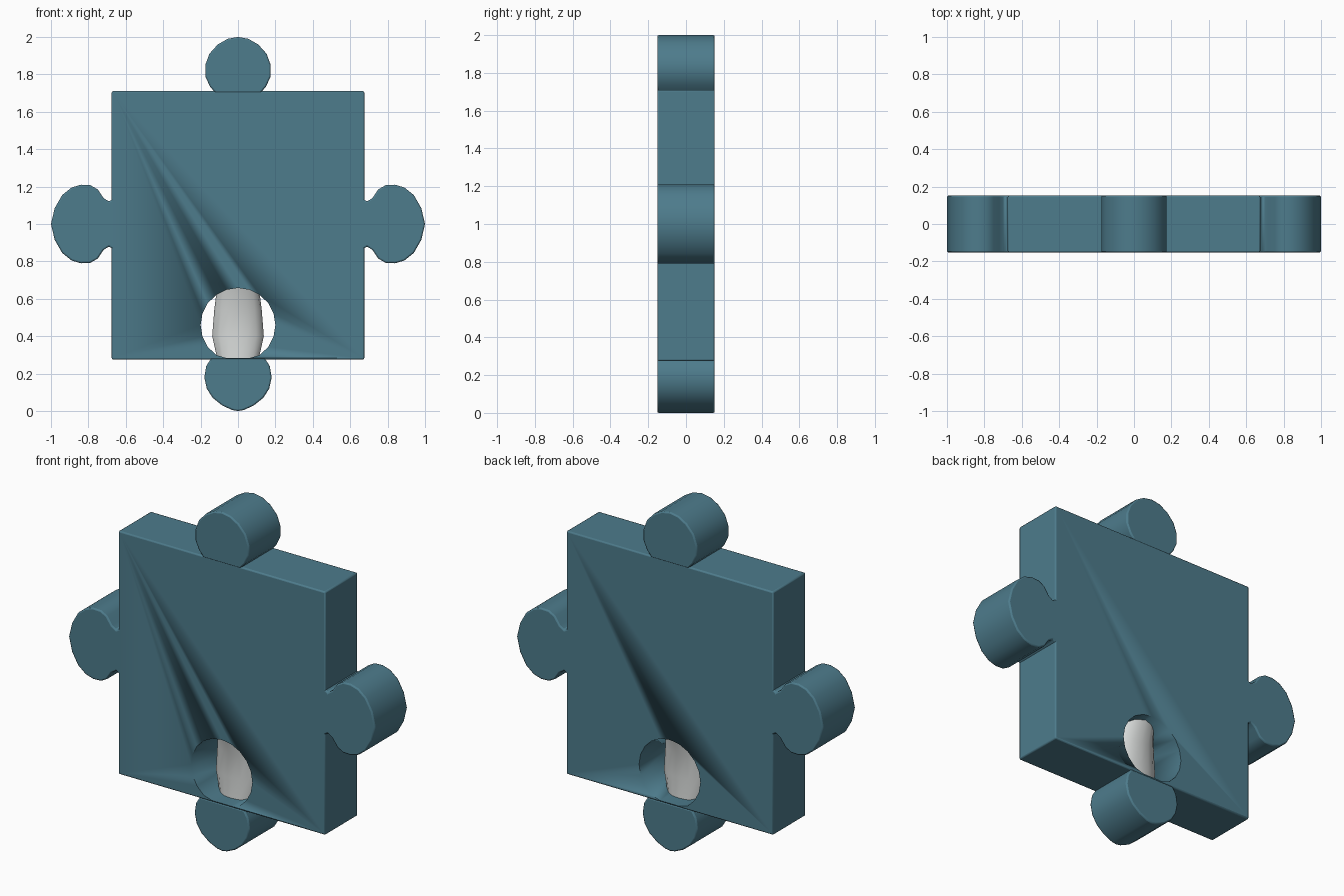
import bpy, bmesh, math

if "Cube" in bpy.data.objects:
    bpy.data.objects.remove(bpy.data.objects["Cube"])

Y0, Y1 = -0.152, 0.152


def material(name, rgb):
    m = bpy.data.materials.new(name)
    m.diffuse_color = (*rgb, 1)
    m.use_nodes = True
    m.node_tree.nodes["Principled BSDF"].inputs["Base Color"].default_value = m.diffuse_color
    return m


teal = material("teal", (0.075, 0.2, 0.262))
pale = material("pale grey", (0.68, 0.70, 0.69))


def finish(bm, name, mat, angle=40):
    bmesh.ops.recalc_face_normals(bm, faces=bm.faces)
    me = bpy.data.meshes.new(name)
    bm.to_mesh(me)
    bm.free()
    ob = bpy.data.objects.new(name, me)
    bpy.context.collection.objects.link(ob)
    me.materials.append(mat)
    bpy.ops.object.select_all(action='DESELECT')
    ob.select_set(True)
    bpy.context.view_layer.objects.active = ob
    bpy.ops.object.shade_smooth_by_angle(angle=math.radians(angle))
    return ob


def slab(name, outline, y0=Y0, y1=Y1, bevel=0.008):
    """Extrude an (x, z) outline through the thickness."""
    bm = bmesh.new()
    f = bm.faces.new([bm.verts.new((x, y0, z)) for x, z in outline])
    ext = bmesh.ops.extrude_face_region(bm, geom=[f])
    for v in ext["geom"]:
        if isinstance(v, bmesh.types.BMVert):
            v.co.y = y1
    ob = finish(bm, name, teal)
    if bevel:
        b = ob.modifiers.new("soft edge", 'BEVEL')
        b.width = bevel
        b.segments = 2
        b.limit_method = 'ANGLE'
        b.angle_limit = math.radians(50)
    return ob


def mirrored(half):
    """Half profile (along, half width) -> closed outline."""
    return half + [(a, -w) for a, w in reversed(half) if w > 0]


# square body with a round hole near its lower edge
body = slab("body", [(-0.675, 0.275), (0.675, 0.275), (0.675, 1.71), (-0.675, 1.71)])
hole = [(0.2 * math.cos(2 * math.pi * i / 20),
         max(0.283, 0.46 + 0.198 * math.sin(2 * math.pi * i / 20))) for i in range(20)]
cutter = slab("hole_cutter", hole, -0.4, 0.4, 0)
cutter.hide_render = True
cutter.hide_viewport = True
cut = body.modifiers.new("hole", 'BOOLEAN')
cut.object = cutter
cut.solver = 'EXACT'

# side knobs with a pinched neck
side = [(0.66, 0.14), (0.69, 0.12), (0.72, 0.14), (0.75, 0.185), (0.79, 0.208),
        (0.84, 0.21), (0.89, 0.195), (0.94, 0.155), (0.98, 0.085), (1.0, 0)]
for name, s in (("right_knob", 1), ("left_knob", -1)):
    slab(name, [(s * a, 1.0 + w) for a, w in mirrored(side)])

# top and bottom knobs
top = [(1.70, 0.12), (1.735, 0.15), (1.79, 0.175), (1.85, 0.175), (1.91, 0.153),
       (1.96, 0.108), (1.99, 0.055), (2.0, 0)]
bottom = [(0.28, 0.145), (0.24, 0.17), (0.18, 0.18), (0.12, 0.167), (0.07, 0.135),
          (0.03, 0.085), (0.005, 0.03), (0.0, 0)]
slab("top_knob", [(w, a) for a, w in mirrored(top)])
slab("bottom_knob", [(w, a) for a, w in mirrored(bottom)])

# pale post standing inside the hole: (z, x radius, y radius)
bm = bmesh.new()
rings = []
for z, rx, ry in [(0.275, 0.11, 0.07), (0.40, 0.138, 0.06),
                  (0.54, 0.127, 0.065), (0.66, 0.112, 0.10)]:
    rings.append([bm.verts.new((rx * math.cos(math.tau * i / 16),
                                ry * math.sin(math.tau * i / 16), z)) for i in range(16)])
for a, b in zip(rings, rings[1:]):
    for i in range(16):
        j = (i + 1) % 16
        bm.faces.new((a[i], a[j], b[j], b[i]))
bm.faces.new(rings[0])
bm.faces.new(rings[-1])
finish(bm, "hole_post", pale)
